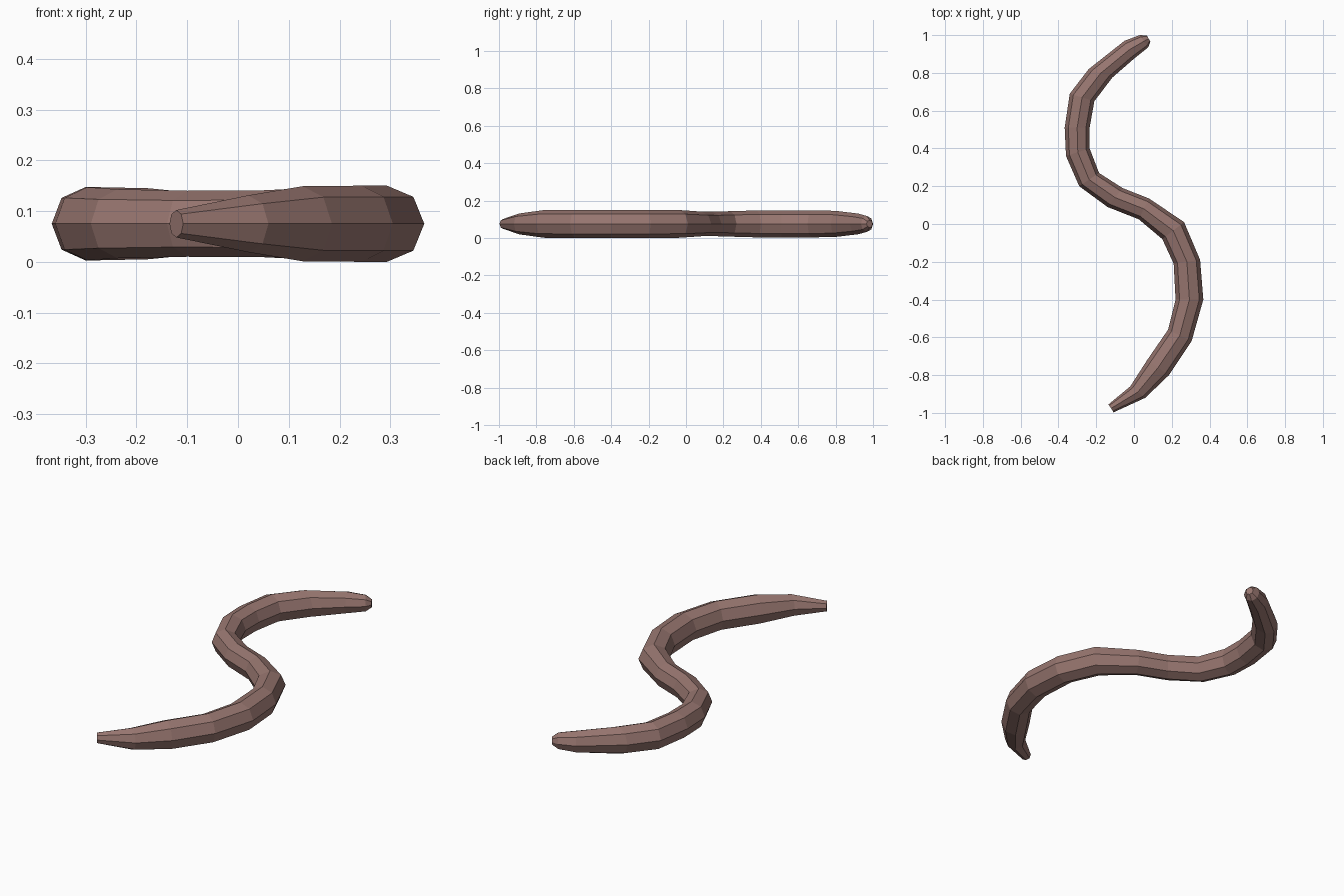
import bpy, bmesh, math
from mathutils import Vector

# Body rings, head to tail: left edge (x, y), right edge (x, y), vertical radius
RINGS = [
    (0.068, 0.998, 0.087, 0.965, 0.020),
    (0.030, 1.000, 0.075, 0.935, 0.042),
    (-0.050, 0.970, 0.000, 0.875, 0.055),
    (-0.240, 0.820, -0.115, 0.775, 0.070),
    (-0.340, 0.690, -0.210, 0.650, 0.072),
    (-0.367, 0.510, -0.235, 0.510, 0.072),
    (-0.360, 0.360, -0.235, 0.400, 0.072),
    (-0.290, 0.200, -0.185, 0.270, 0.068),
    (-0.140, 0.090, -0.060, 0.190, 0.065),
    (0.025, 0.025, 0.080, 0.135, 0.066),
    (0.150, -0.080, 0.265, 0.010, 0.074),
    (0.210, -0.210, 0.350, -0.190, 0.075),
    (0.220, -0.400, 0.367, -0.400, 0.075),
    (0.180, -0.560, 0.305, -0.620, 0.075),
    (0.070, -0.720, 0.185, -0.800, 0.074),
    (-0.020, -0.860, 0.060, -0.920, 0.056),
    (-0.135, -0.955, -0.108, -0.997, 0.027),
]
SIDES = 8
MID_Z = 0.075

# Worm body: octagonal rings skinned together, with flat end caps
bm = bmesh.new()
loops = []
for lx, ly, rx, ry, rz in RINGS:
    left, right = Vector((lx, ly, MID_Z)), Vector((rx, ry, MID_Z))
    mid, half = (left + right) / 2, (right - left) / 2
    loops.append([bm.verts.new(mid + half * math.cos(a) + Vector((0, 0, rz * math.sin(a))))
                  for a in (2 * math.pi * i / SIDES for i in range(SIDES))])
for a, b in zip(loops, loops[1:]):
    for i in range(SIDES):
        j = (i + 1) % SIDES
        bm.faces.new((a[i], a[j], b[j], b[i]))
bm.faces.new(loops[0])
bm.faces.new(loops[-1])
bmesh.ops.recalc_face_normals(bm, faces=bm.faces)

mesh = bpy.data.meshes.new("worm_body")
bm.to_mesh(mesh)
bm.free()
mat = bpy.data.materials.new("earthy pink")
mat.diffuse_color = (0.31, 0.18, 0.16, 1)
mesh.materials.append(mat)
bpy.context.collection.objects.link(bpy.data.objects.new("worm_body", mesh))
